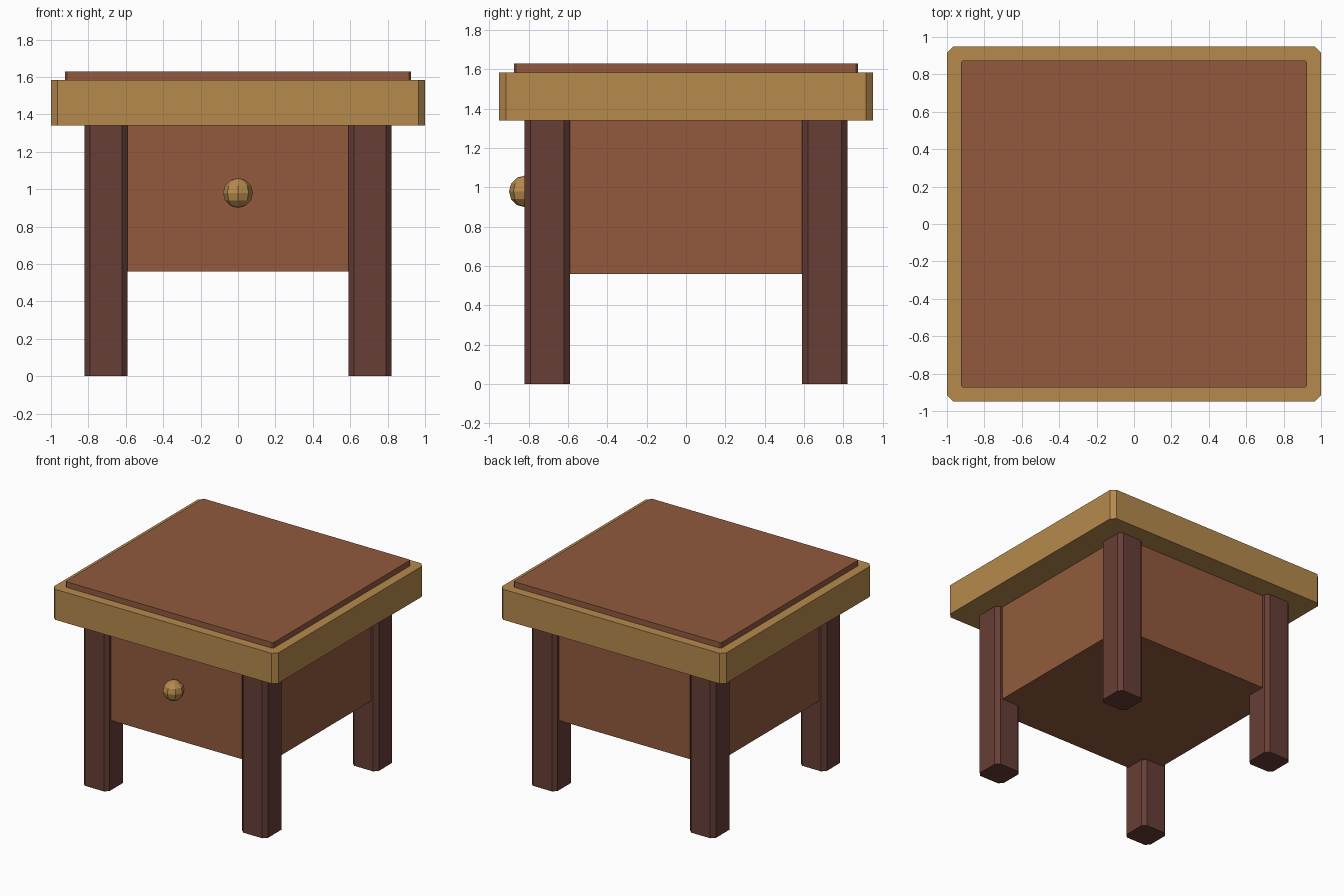
import bpy, bmesh

if "Cube" in bpy.data.objects:
    bpy.data.objects.remove(bpy.data.objects["Cube"])


def material(name, rgb):
    """Flat colour given as 0-255 sRGB, stored as linear."""
    lin = [(c / 255 / 12.92) if c < 11 else ((c / 255 + 0.055) / 1.055) ** 2.4 for c in rgb]
    m = bpy.data.materials.new(name)
    m.diffuse_color = (*lin, 1)
    m.use_nodes = True
    m.node_tree.nodes["Principled BSDF"].inputs["Base Color"].default_value = m.diffuse_color
    return m


gold = material("golden wood", (183, 138, 77))
brown = material("brown wood", (146, 90, 61))
dark = material("dark red wood", (103, 62, 54))


def finish(name, bm, mat):
    bmesh.ops.recalc_face_normals(bm, faces=bm.faces)
    mesh = bpy.data.meshes.new(name)
    bm.to_mesh(mesh)
    bm.free()
    mesh.materials.append(mat)
    obj = bpy.data.objects.new(name, mesh)
    bpy.context.collection.objects.link(obj)
    return obj


def block(name, centre, half, z0, z1, mat, cut=0.0):
    """Upright box whose four vertical edges may be chamfered."""
    bm = bmesh.new()
    (cx, cy), (hx, hy) = centre, half
    if cut:
        outline = [(hx, cut - hy), (hx, hy - cut), (hx - cut, hy), (cut - hx, hy),
                   (-hx, hy - cut), (-hx, cut - hy), (cut - hx, -hy), (hx - cut, -hy)]
    else:
        outline = [(hx, -hy), (hx, hy), (-hx, hy), (-hx, -hy)]
    base = bm.faces.new([bm.verts.new((cx + x, cy + y, z0)) for x, y in outline])
    ext = bmesh.ops.extrude_face_region(bm, geom=[base], use_keep_orig=True)
    top = [v for v in ext["geom"] if isinstance(v, bmesh.types.BMVert)]
    bmesh.ops.translate(bm, verts=top, vec=(0, 0, z1 - z0))
    return finish(name, bm, mat)


# Table top: golden slab with a raised brown panel
block("top_slab", (0, 0), (1.0, 0.95), 1.34, 1.585, gold, 0.035)
block("top_panel", (0, 0), (0.925, 0.875), 1.58, 1.63, brown, 0.01)

# Drawer body
block("drawer_body", (0, 0), (0.77, 0.77), 0.56, 1.345, brown)

# Four chamfered legs
for sy, end in ((-1, "front"), (1, "back")):
    for sx, side in ((-1, "left"), (1, "right")):
        block(f"{end}_{side}_leg", (sx * 0.705, sy * 0.705), (0.115, 0.115), 0, 1.345, dark, 0.03)

# Faceted drawer knob
bm = bmesh.new()
bmesh.ops.create_uvsphere(bm, u_segments=8, v_segments=6, radius=0.08)
knob = finish("drawer_knob", bm, gold)
knob.location = (0, -0.82, 0.98)
